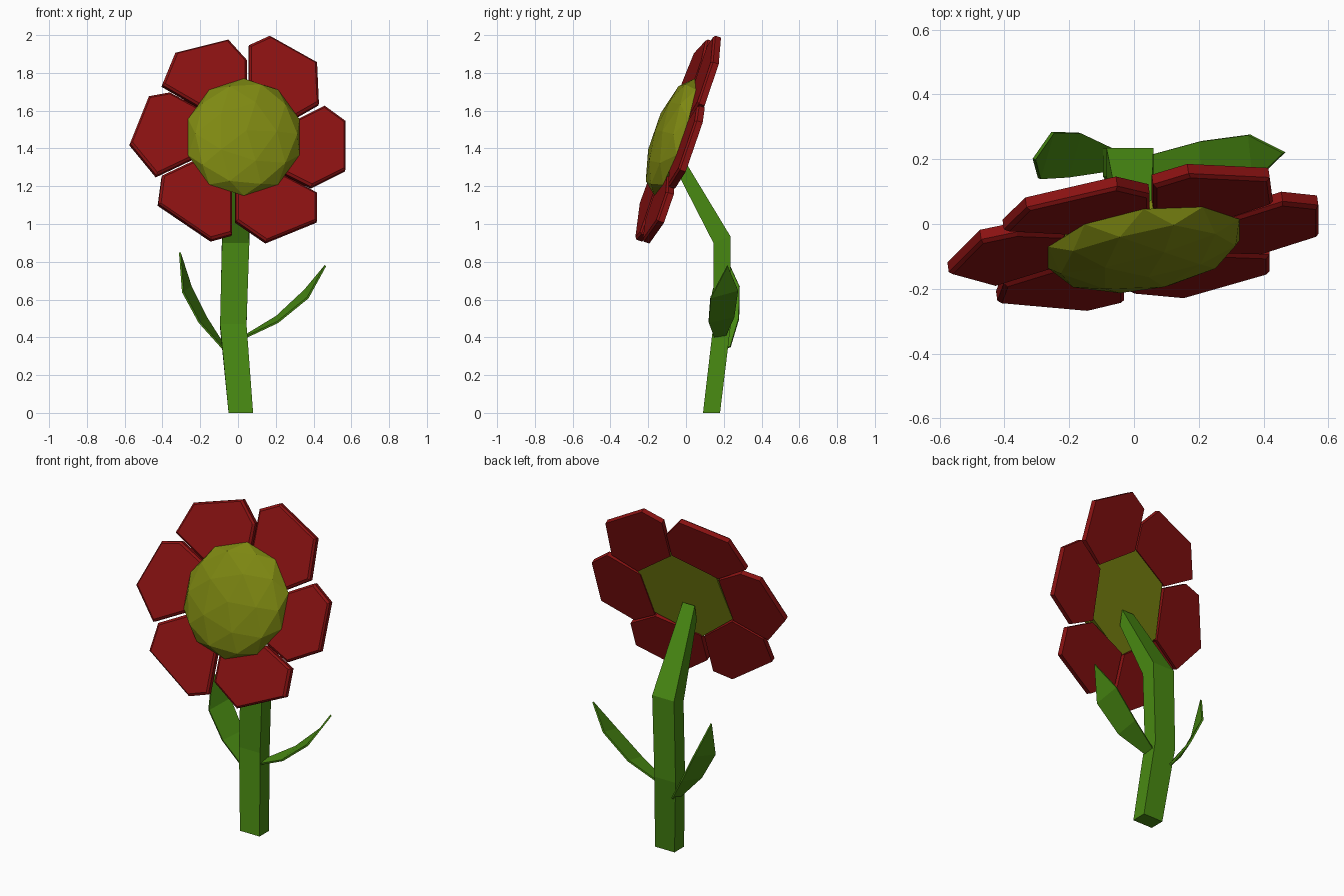
import bpy, bmesh, math
from mathutils import Vector

if "Cube" in bpy.data.objects:
    bpy.data.objects.remove(bpy.data.objects["Cube"], do_unlink=True)


def material(name, rgb):
    m = bpy.data.materials.new(name)
    m.use_nodes = True
    m.diffuse_color = (*rgb, 1)
    m.node_tree.nodes["Principled BSDF"].inputs["Base Color"].default_value = (*rgb, 1)
    return m


RED = material("petal red", (0.26, 0.006, 0.006))
OLIVE = material("olive yellow", (0.21, 0.25, 0.006))
GREEN = material("leaf green", (0.065, 0.25, 0.006))


def finish(bm, name, mat):
    bmesh.ops.recalc_face_normals(bm, faces=bm.faces)
    mesh = bpy.data.meshes.new(name)
    bm.to_mesh(mesh)
    bm.free()
    mesh.materials.append(mat)
    obj = bpy.data.objects.new(name, mesh)
    bpy.context.collection.objects.link(obj)
    return obj


def loft(name, rings, mat):
    """Closed solid through equal-length rings of points."""
    bm = bmesh.new()
    loops = [[bm.verts.new(p) for p in ring] for ring in rings]
    n = len(loops[0])
    for a, b in zip(loops, loops[1:]):
        for i in range(n):
            j = (i + 1) % n
            bm.faces.new((a[i], a[j], b[j], b[i]))
    bm.faces.new(loops[0])
    bm.faces.new(loops[-1])
    return finish(bm, name, mat)


# Tilted plane of the flower head
SLOPE_X, SLOPE_Z = 0.145, 0.345
NORMAL = Vector((SLOPE_X, -1, SLOPE_Z)).normalized()
CENTRE = Vector((0.03, 1.46))


def on_head(x, z, depth):
    y = -0.065 + SLOPE_X * x + SLOPE_Z * (z - CENTRE.y)
    return Vector((x, y, z)) + NORMAL * depth


# Petals: six slabs with a chamfered front edge
THICK = 0.042
petals = {
    "petal_top_right": [(-.40, 1.74), (-.33, 1.91), (-.05, 1.98), (.05, 1.87), (.05, 1.73), (-.21, 1.63)],
    "petal_top_left": [(.06, 1.95), (.17, 2.0), (.42, 1.86), (.43, 1.64), (.29, 1.56), (.06, 1.72)],
    "petal_left": [(.46, 1.63), (.57, 1.55), (.57, 1.29), (.39, 1.2), (.25, 1.27), (.28, 1.54)],
    "petal_bottom_left": [(.42, 1.17), (.42, 1.02), (.15, .91), (-.01, 1.02), (-.01, 1.19), (.25, 1.26)],
    "petal_bottom_right": [(-.03, 1.19), (-.03, .95), (-.14, .92), (-.42, 1.11), (-.40, 1.26), (-.23, 1.34)],
    "petal_right": [(-.24, 1.35), (-.43, 1.26), (-.57, 1.43), (-.47, 1.68), (-.36, 1.70), (-.21, 1.62)],
}
for name, outline in petals.items():
    middle = sum((Vector(p) for p in outline), Vector((0, 0))) / len(outline)
    inset = [middle.lerp(Vector(p), 0.94) for p in outline]
    loft(name, [[on_head(*p, -THICK) for p in outline],
                [on_head(*p, -THICK / 4) for p in outline],
                [on_head(*p, 0) for p in inset]], RED)

# Faceted dome in the middle of the flower
bm = bmesh.new()
bmesh.ops.create_icosphere(bm, subdivisions=2, radius=1)
cut = bmesh.ops.bisect_plane(bm, geom=bm.verts[:] + bm.edges[:] + bm.faces[:],
                             plane_co=(0, 0, 0), plane_no=(0, 0, 1), clear_inner=True)
bmesh.ops.holes_fill(bm, edges=[e for e in bm.edges if e.is_boundary])
for v in bm.verts:
    v.co = on_head(CENTRE.x + v.co.x * 0.31, CENTRE.y + v.co.y * 0.31, v.co.z * 0.11)
finish(bm, "flower_centre", OLIVE)

# Six-sided backing behind the dome
hexagon = [CENTRE + 0.285 * Vector((math.cos(t), math.sin(t)))
           for t in (math.radians(22 + 60 * k) for k in range(6))]
loft("flower_back", [[on_head(*p, d) for p in hexagon] for d in (-0.036, 0.005)], OLIVE)


# Stem: bent square bar; each station is left x, right x, front (y, z), back (y, z)
def bar_ring(x0, x1, front, back):
    return [(x0, *front), (x1, *front), (x1, *back), (x0, *back)]


loft("stem", [bar_ring(-.05, .08, (.09, 0), (.18, 0)),
              bar_ring(-.095, .045, (.145, .47), (.235, .45)),
              bar_ring(-.085, .06, (.145, .9), (.235, .935)),
              bar_ring(-.03, .05, (-.06, 1.3), (-.04, 1.39))], GREEN)


# Leaves: thin bent blades given as front and back edge points, then a tip
def leaf(name, pairs, tip):
    bm = bmesh.new()
    rows = [[bm.verts.new(p) for p in pair] for pair in pairs]
    for a, b in zip(rows, rows[1:]):
        bm.faces.new((a[0], a[1], b[1], b[0]))
    bm.faces.new((*rows[-1], bm.verts.new(tip)))
    obj = finish(bm, name, GREEN)
    solid = obj.modifiers.new("thickness", "SOLIDIFY")
    solid.thickness = 0.01
    solid.offset = 0


leaf("leaf_right", [[(-.07, .165, .33), (-.07, .235, .35)],
                    [(-.205, .145, .48), (-.165, .28, .5)],
                    [(-.292, .14, .64), (-.25, .283, .67)]], (-.308, .2, .85))
leaf("leaf_left", [[(.04, .15, .40), (.04, .21, .41)],
                   [(.21, .12, .48), (.205, .255, .51)],
                   [(.37, .13, .61), (.355, .275, .65)]], (.463, .22, .78))
